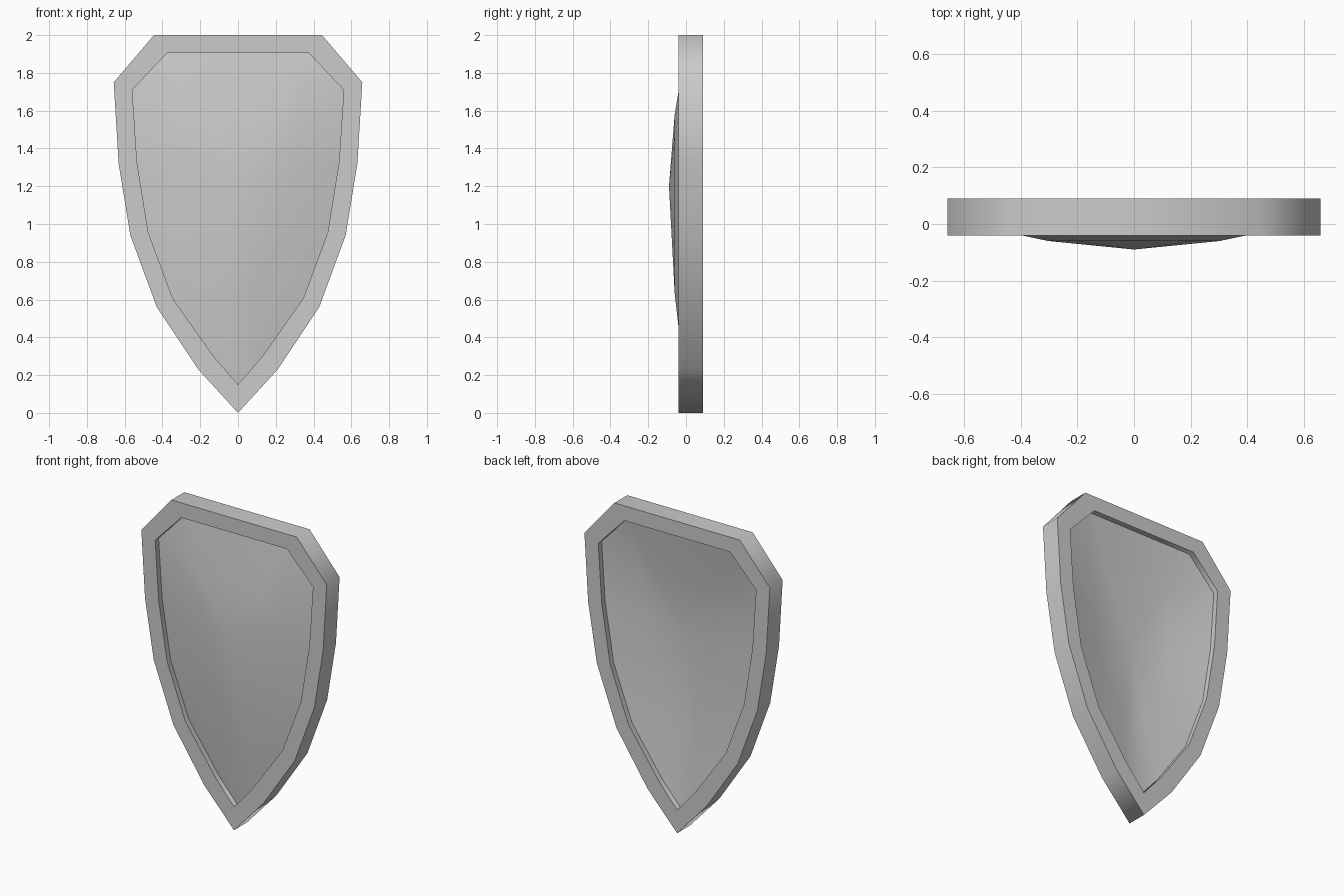
import bpy
import bmesh

cube = bpy.data.objects.get("Cube")
if cube:
    bpy.data.objects.remove(cube, do_unlink=True)

# Right-hand half outlines (x, z), from the top corner down to the tip
OUTER = [(0.445, 2.0), (0.658, 1.75), (0.632, 1.32), (0.57, 0.94),
         (0.43, 0.56), (0.21, 0.23), (0, 0)]
INNER = [(0.375, 1.905), (0.56, 1.71), (0.535, 1.33), (0.475, 0.955),
         (0.345, 0.605), (0.13, 0.30), (0, 0.15)]
FRONT, BACK = -0.04, 0.09
BOSS_Z = 1.2
THICKNESS = 0.06

grey = bpy.data.materials.new("plain grey")
grey.use_nodes = True
colour = (0.6, 0.6, 0.6, 1)
grey.diffuse_color = colour
grey.node_tree.nodes["Principled BSDF"].inputs["Base Color"].default_value = colour


def mirrored(half):
    return half + [(-x, z) for x, z in reversed(half[:-1])]


def ring(bm, outline, y, scale=1.0):
    return [bm.verts.new((x * scale, y, BOSS_Z + (z - BOSS_Z) * scale))
            for x, z in outline]


def bridge(bm, a, b):
    n = len(a)
    return [bm.faces.new((a[i], a[(i + 1) % n], b[(i + 1) % n], b[i]))
            for i in range(n)]


def finish(bm, name):
    for face in bm.faces:
        face.smooth = True
    mesh = bpy.data.meshes.new(name)
    bm.to_mesh(mesh)
    bm.free()
    mesh.materials.append(grey)
    obj = bpy.data.objects.new(name, mesh)
    bpy.context.collection.objects.link(obj)


# Rim: a square-edged band, crisp only where the flat faces meet the walls
bm = bmesh.new()
outer, inner = mirrored(OUTER), mirrored(INNER)
loops = [ring(bm, outer, FRONT), ring(bm, outer, BACK),
         ring(bm, inner, BACK), ring(bm, inner, FRONT)]
for i in range(4):
    bridge(bm, loops[i], loops[(i + 1) % 4])
bmesh.ops.recalc_face_normals(bm, faces=bm.faces)
for edge in bm.edges:
    a, b = edge.verts
    edge.smooth = abs(a.co.y - b.co.y) > 0.01
finish(bm, "rim")


# Panel: a domed plate, bulging at the front and hollow at the back
def domed_sheet(bm, offset, flip):
    edge = ring(bm, inner, -0.005 + offset)
    middle = ring(bm, inner, -0.06 + offset, 0.54)
    peak = bm.verts.new((0, -0.09 + offset, BOSS_Z))
    faces = bridge(bm, edge, middle)
    for i, vert in enumerate(middle):
        faces.append(bm.faces.new((vert, middle[(i + 1) % len(middle)], peak)))
    if flip:
        bmesh.ops.reverse_faces(bm, faces=faces)
    return edge


bm = bmesh.new()
front_edge = domed_sheet(bm, 0, False)
back_edge = domed_sheet(bm, THICKNESS, True)
bridge(bm, back_edge, front_edge)
bmesh.ops.recalc_face_normals(bm, faces=bm.faces)
for a, b in ((loop[i], loop[i - 1]) for loop in (front_edge, back_edge)
             for i in range(len(loop))):
    bm.edges.get((a, b)).smooth = False
finish(bm, "panel")
